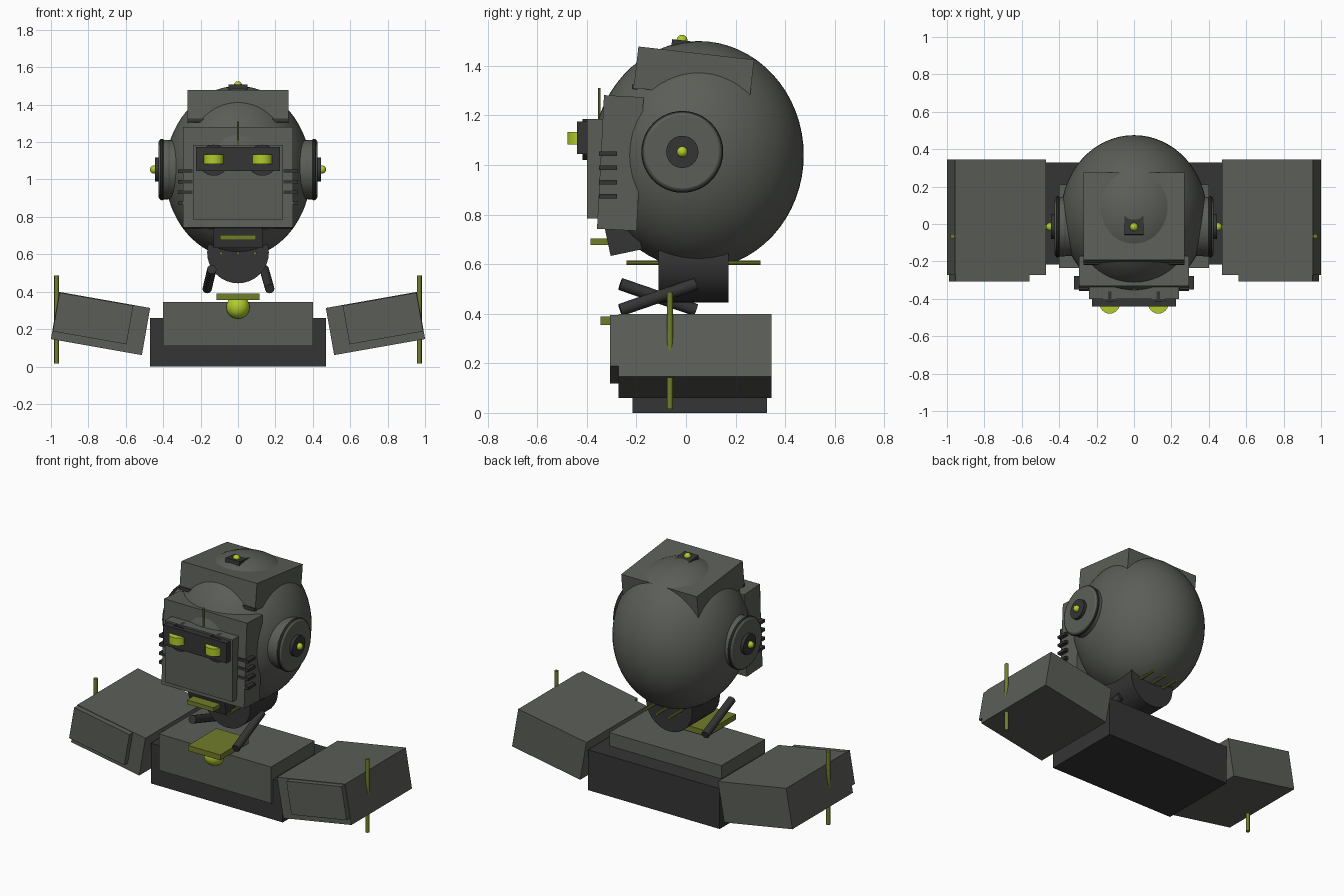
import bpy
from math import radians, pi
from mathutils import Vector, Matrix

cube = bpy.data.objects.get("Cube")
if cube:
    bpy.data.objects.remove(cube, do_unlink=True)


def material(name, rgb):
    m = bpy.data.materials.new(name)
    m.use_nodes = True
    m.diffuse_color = (*rgb, 1)
    m.node_tree.nodes["Principled BSDF"].inputs["Base Color"].default_value = (*rgb, 1)
    return m


GREY = material("armour grey", (0.105, 0.112, 0.096))
DARK = material("dark metal", (0.035, 0.035, 0.035))
OLIVE = material("olive", (0.165, 0.205, 0.024))
LIME = material("lime glow", (0.44, 0.6, 0.024))


def finish(name, mat, smooth=False):
    ob = bpy.context.object
    ob.name = name
    ob.data.materials.append(mat)
    if smooth:
        bpy.ops.object.shade_smooth_by_angle(angle=radians(35))
    return ob


def box(name, mat, loc, size, rot=(0, 0, 0)):
    bpy.ops.mesh.primitive_cube_add(size=1, location=loc, rotation=[radians(a) for a in rot])
    ob = bpy.context.object
    ob.data.transform(Matrix.Diagonal((*size, 1)))
    return finish(name, mat)


def ball(name, mat, loc, radii, segments=24):
    bpy.ops.mesh.primitive_uv_sphere_add(segments=segments, ring_count=segments // 2,
                                         radius=1, location=loc)
    bpy.context.object.data.transform(Matrix.Diagonal((*radii, 1)))
    return finish(name, mat, True)


def rod(name, mat, start, end, radius, sides=16, tip=None):
    a, b = Vector(start), Vector(end)
    bpy.ops.mesh.primitive_cone_add(vertices=sides, radius1=radius,
                                    radius2=radius if tip is None else tip,
                                    depth=(b - a).length, location=(a + b) / 2)
    ob = bpy.context.object
    ob.rotation_euler = (b - a).to_track_quat("Z", "Y").to_euler()
    return finish(name, mat, True)


def bevel(ob, width, segments=2):
    mod = ob.modifiers.new("rounded edge", "BEVEL")
    mod.width = width
    mod.segments = segments
    mod.limit_method = "ANGLE"


# Head shell and brow block
ball("head", GREY, (0, 0.05, 1.04), (0.39, 0.425, 0.46), 64)
box("brow_block", GREY, (0, 0.032, 1.368), (0.54, 0.47, 0.168), (-6.5, 0, 0))
box("brow_trim", DARK, (0, -0.205, 1.315), (0.54, 0.025, 0.02), (-6.5, 0, 0))
box("crown_mount", DARK, (0, -0.008, 1.487), (0.1, 0.1, 0.03), (-6.5, 0, 0))
ball("crown_light", LIME, (0, -0.016, 1.503), (0.022, 0.022, 0.022), 16)

# Face, visor and jaw
box("face_block", GREY, (0, -0.265, 1.008), (0.59, 0.16, 0.54), (-3, 0, 0))
box("face_plate", GREY, (0, -0.35, 0.985), (0.48, 0.1, 0.4))
box("visor", DARK, (0, -0.41, 1.11), (0.45, 0.06, 0.13))
rod("face_aerial", OLIVE, (0, -0.35, 1.18), (0, -0.35, 1.31), 0.006, 8)
box("jaw", DARK, (0, -0.255, 0.715), (0.26, 0.13, 0.14), (12, 0, 0))
box("mouth", OLIVE, (0, -0.335, 0.69), (0.19, 0.1, 0.027))

# Neck with rods running through it
rod("neck", DARK, (0, -0.11, 0.61), (0, 0.172, 0.61), 0.165, 32)
for x in (-0.09, 0, 0.09):
    rod("neck_rod", OLIVE, (x, -0.24, 0.605), (x, 0.3, 0.605), 0.009, 8)
rod("right_strut", DARK, (-0.14, -0.265, 0.52), (-0.165, 0.04, 0.415), 0.025)
rod("left_strut", DARK, (0.17, -0.265, 0.415), (0.14, 0.04, 0.52), 0.025)

# Torso
box("torso_base", DARK, (0, 0.056, 0.13), (0.94, 0.543, 0.26))
box("chest_plate", GREY, (0, -0.012, 0.228), (0.8, 0.445, 0.235))
box("collar", OLIVE, (0, -0.2, 0.372), (0.23, 0.29, 0.035))
ball("chest_light", LIME, (0, -0.24, 0.318), (0.063, 0.063, 0.063))

# Mirrored parts
for side, s in (("left", 1), ("right", -1)):
    # Eyes
    rod(side + "_eye_ring", DARK, (s * 0.13, -0.36, 1.103), (s * 0.13, -0.418, 1.103), 0.083, 32)
    rod(side + "_eye", LIME, (s * 0.13, -0.424, 1.083), (s * 0.13, -0.424, 1.133), 0.055, 24)
    # Cheek vents
    for i in range(4):
        box(side + "_vent", DARK, (s * 0.282, -0.315, 1.045 - 0.057 * i), (0.075, 0.072, 0.018))
    # Ears
    rod(side + "_ear_base", GREY, (s * 0.28, -0.015, 1.053), (s * 0.395, -0.015, 1.053), 0.157, 48)
    bpy.ops.mesh.primitive_torus_add(location=(s * 0.407, -0.015, 1.053), rotation=(0, pi / 2, 0),
                                     major_radius=0.153, minor_radius=0.012,
                                     major_segments=48, minor_segments=10)
    finish(side + "_ear_rim", DARK, True)
    disc = rod(side + "_ear_disc", GREY, (s * 0.36, -0.015, 1.053), (s * 0.425, -0.015, 1.053), 0.159, 48)
    bevel(disc, 0.012)
    rod(side + "_ear_hub", DARK, (s * 0.41, -0.015, 1.053), (s * 0.445, -0.015, 1.053), 0.065, 32)
    ball(side + "_ear_light", LIME, (s * 0.449, -0.015, 1.053), (0.022, 0.022, 0.022), 16)
    # Shoulders
    box(side + "_shoulder", GREY, (s * 0.735, 0.036, 0.23), (0.494, 0.617, 0.256), (0, -10 * s, 0))
    box(side + "_shoulder_plate", GREY, (s * 0.775, -0.28, 0.257), (0.4, 0.055, 0.21), (0, -10 * s, 0))
    rod(side + "_aerial", OLIVE, (s * 0.97, -0.065, 0.015), (s * 0.97, -0.065, 0.487), 0.0125, 12)
